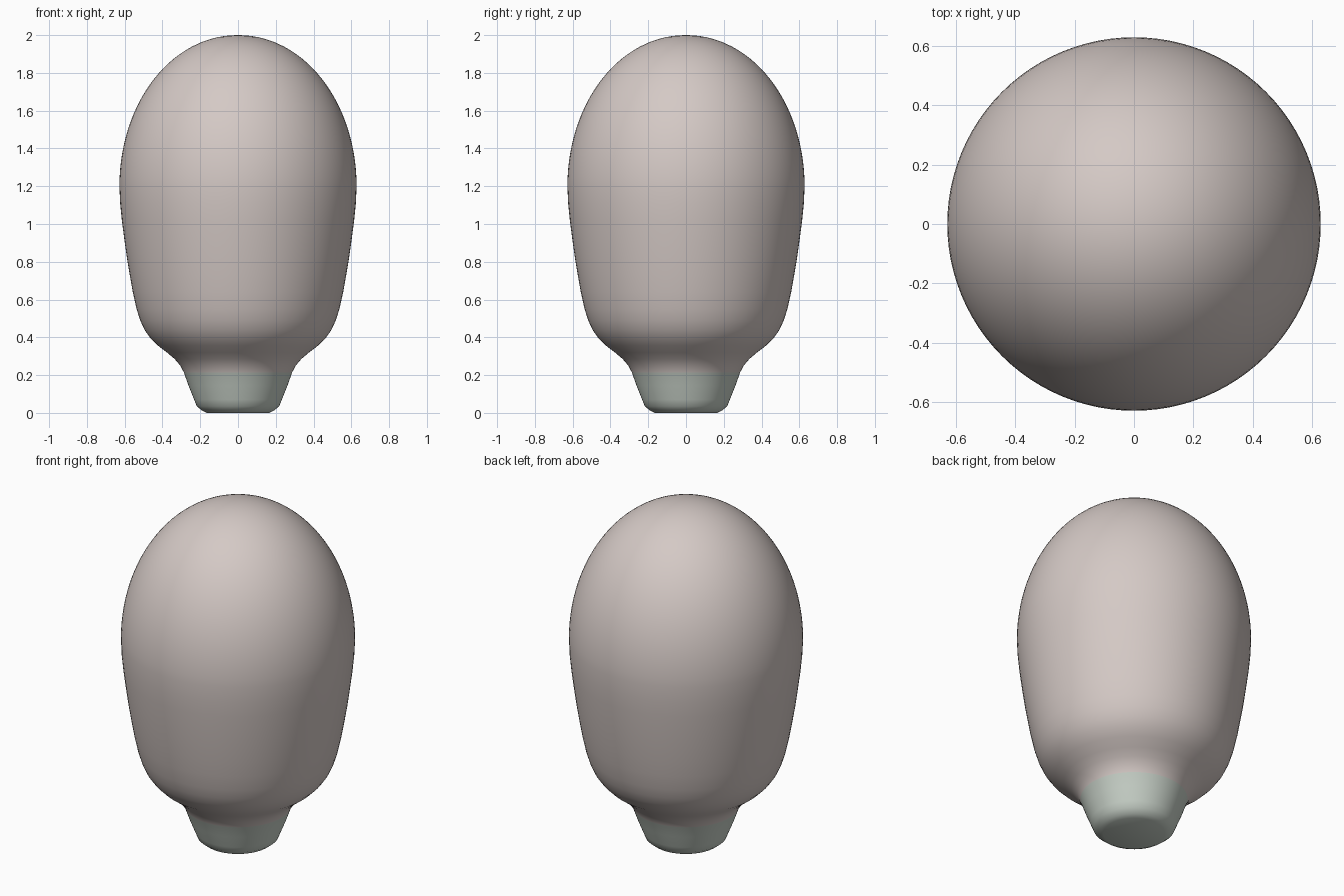
import bpy, bmesh, math

if "Cube" in bpy.data.objects:
    bpy.data.objects.remove(bpy.data.objects["Cube"])

SIDES = 96


def material(name, rgb):
    m = bpy.data.materials.new(name)
    m.diffuse_color = (*rgb, 1)
    m.use_nodes = True
    m.node_tree.nodes["Principled BSDF"].inputs["Base Color"].default_value = m.diffuse_color
    return m


# Half profile (radius, height): base collar, flare, body
base = [(0.165, 0.0), (0.19, 0.012), (0.218, 0.035), (0.232, 0.07),
        (0.262, 0.145), (0.287, 0.215)]
body = [(0.287, 0.215), (0.305, 0.25), (0.335, 0.285), (0.375, 0.319),
        (0.425, 0.357), (0.465, 0.397), (0.495, 0.44), (0.518, 0.49),
        (0.537, 0.55), (0.557, 0.64), (0.573, 0.73), (0.588, 0.82),
        (0.602, 0.92), (0.615, 1.02), (0.624, 1.11)]
# Rounded dome, slightly fuller than an ellipse
for i in range(28):
    a = math.pi / 2 * i / 28
    body.append((0.628 * math.cos(a) ** 0.985, 1.2 + 0.8 * math.sin(a)))

profile = base + body[1:]
bm = bmesh.new()
rings = []
for r, z in profile:
    rings.append([bm.verts.new((r * math.cos(2 * math.pi * k / SIDES),
                                r * math.sin(2 * math.pi * k / SIDES), z))
                  for k in range(SIDES)])
bottom = bm.verts.new((0, 0, 0))
top = bm.verts.new((0, 0, 2))
for k in range(SIDES):
    n = (k + 1) % SIDES
    bm.faces.new((bottom, rings[0][n], rings[0][k]))
    bm.faces.new((top, rings[-1][k], rings[-1][n]))
    for a, b in zip(rings, rings[1:]):
        bm.faces.new((a[k], a[n], b[n], b[k]))

# Green collar below, pale pink body above
for f in bm.faces:
    f.material_index = 1 if f.calc_center_median().z < 0.215 else 0
    f.smooth = True

mesh = bpy.data.meshes.new("bulb_body")
bm.to_mesh(mesh)
bm.free()
mesh.materials.append(material("pale_pink", (0.66, 0.585, 0.56)))
mesh.materials.append(material("pale_green", (0.57, 0.63, 0.57)))
bpy.context.collection.objects.link(bpy.data.objects.new("bulb_body", mesh))
